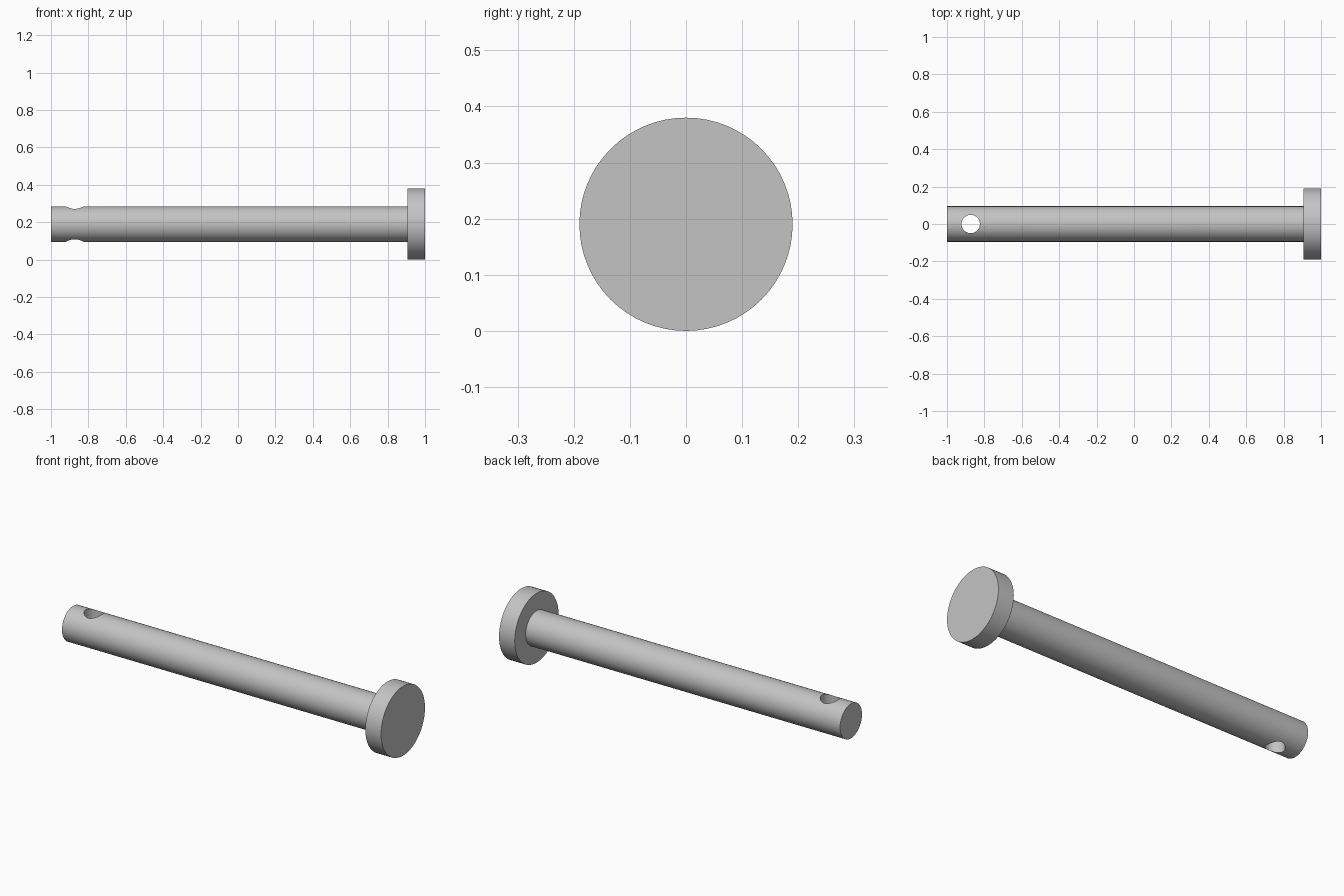
import bpy
from math import pi, radians

cube = bpy.data.objects.get("Cube")
if cube:
    bpy.data.objects.remove(cube, do_unlink=True)

HEAD_R, SHAFT_R, HOLE_R = 0.19, 0.095, 0.049
HEAD_X, HOLE_X = 0.905, -0.873

steel = bpy.data.materials.new("light_grey_steel")
steel.use_nodes = True
colour = (0.55, 0.55, 0.55, 1)
steel.diffuse_color = colour
steel.node_tree.nodes["Principled BSDF"].inputs["Base Color"].default_value = colour


def rod(name, radius, x0, x1, sides=64):
    """Cylinder lying along x from x0 to x1, level with the pin axis."""
    bpy.ops.mesh.primitive_cylinder_add(
        vertices=sides, radius=radius, depth=x1 - x0,
        location=((x0 + x1) / 2, 0, HEAD_R), rotation=(0, pi / 2, 0))
    obj = bpy.context.object
    obj.name = name
    obj.data.materials.append(steel)
    return obj


def smooth(obj):
    bpy.ops.object.select_all(action="DESELECT")
    obj.select_set(True)
    bpy.context.view_layer.objects.active = obj
    bpy.ops.object.shade_smooth_by_angle(angle=radians(30))


# Flat disc head and long shaft, seated slightly into the head
head = rod("head", HEAD_R, HEAD_X, 1)
shaft = rod("shaft", SHAFT_R, -1, HEAD_X + 0.01)

# Vertical cross hole for a locking pin
bpy.ops.mesh.primitive_cylinder_add(
    vertices=48, radius=HOLE_R, depth=0.5, location=(HOLE_X, 0, HEAD_R))
cutter = bpy.context.object
cutter.name = "cross_hole_cutter"
cutter.hide_render = True
cutter.data.materials.append(steel)

cut = shaft.modifiers.new("cross_hole", "BOOLEAN")
cut.operation = "DIFFERENCE"
cut.solver = "EXACT"
cut.object = cutter
bpy.context.view_layer.objects.active = shaft
bpy.ops.object.modifier_apply(modifier=cut.name)
bpy.data.objects.remove(cutter, do_unlink=True)

for part in (head, shaft):
    smooth(part)
